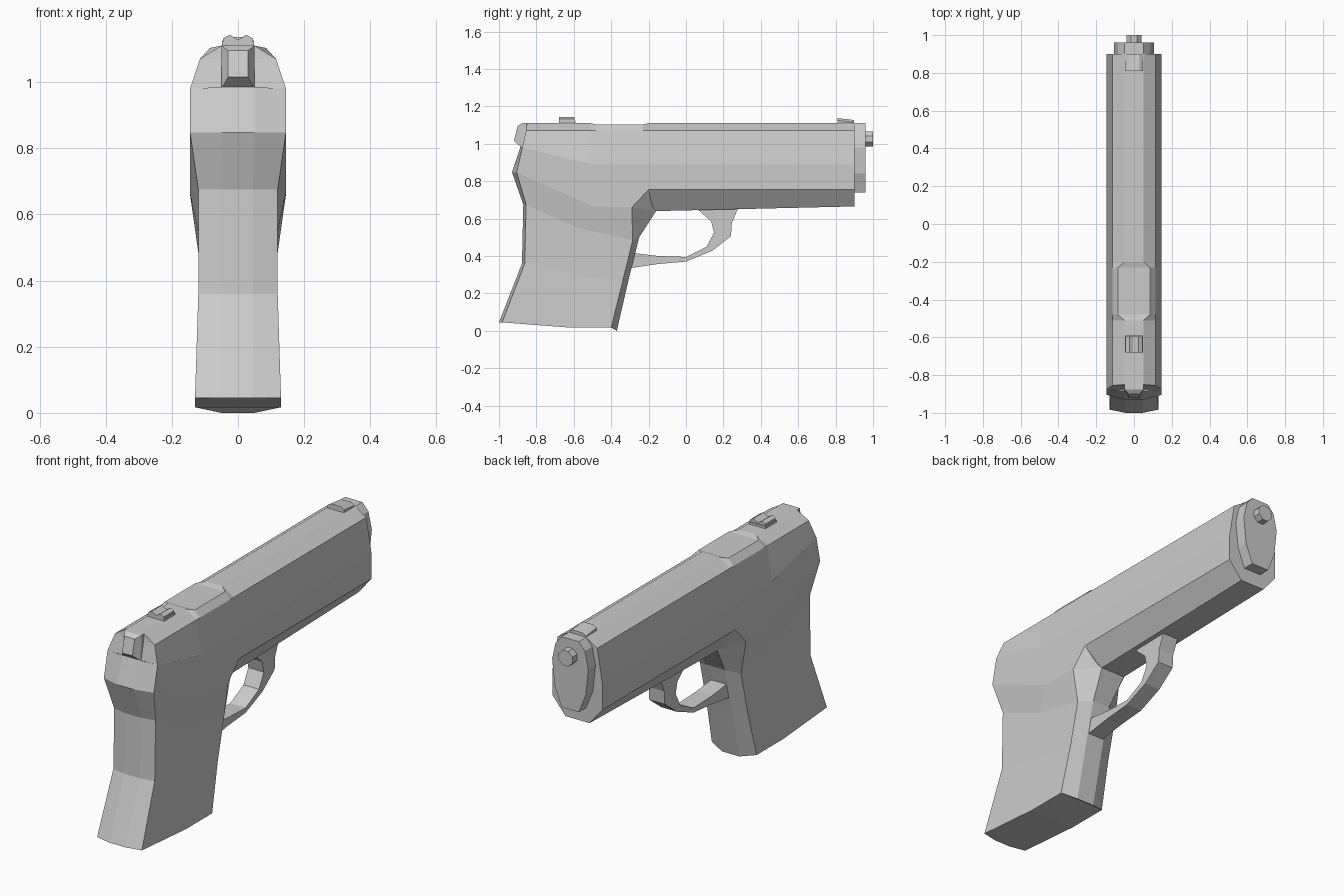
import bpy, bmesh, math


def loft(name, rings, ngon_caps=False):
    """Skin a list of half rings (x, y, z), each mirrored across x = 0."""
    bm = bmesh.new()
    loops = []
    for half in rings:
        right = [bm.verts.new(p) for p in half]
        left = [bm.verts.new((-x, y, z)) for x, y, z in half]
        loops.append(right + left[::-1])
    n = len(loops[0])
    for a, b in zip(loops, loops[1:]):
        for i in range(n):
            j = (i + 1) % n
            bm.faces.new((a[i], a[j], b[j], b[i]))
    for ring in (loops[0], loops[-1]):
        if ngon_caps:
            bm.faces.new(ring)
        else:
            for i in range(n // 2 - 1):
                bm.faces.new((ring[i], ring[i + 1], ring[n - 2 - i], ring[n - 1 - i]))
    bmesh.ops.recalc_face_normals(bm, faces=bm.faces)
    mesh = bpy.data.meshes.new(name)
    bm.to_mesh(mesh)
    bm.free()
    obj = bpy.data.objects.new(name, mesh)
    bpy.context.collection.objects.link(obj)
    return obj


def extrude_y(name, half, y0, y1, ngon_caps=False):
    return loft(name, [[(x, y, z) for x, z in half] for y in (y0, y1)], ngon_caps)


# Slide and frame: sections along the length (y, top half width, top z, shoulder z, side z, bottom z)
def section(y, top_w, top_z, shoulder, side, bottom):
    return [(top_w, y, top_z), (0.115, y, 1.07), (0.145, y, shoulder),
            (0.145, y, side), (0.07, y, bottom)]


back = [(0.05, -0.85, 1.11), (0.115, -0.855, 1.07), (0.145, -0.875, 0.98),
        (0.143, -0.84, 0.9), (0.07, -0.8, 0.8)]
step = section(-0.2, 0.05, 1.11, 0.89, 0.755, 0.64)
step[4] = (0.07, -0.16, 0.64)
loft("slide_and_frame", [
    back,
    section(-0.51, 0.05, 1.11, 0.89, 0.8, 0.75),
    section(-0.48, 0.085, 1.103, 0.89, 0.8, 0.74),
    section(-0.23, 0.085, 1.103, 0.89, 0.76, 0.68),
    step,
    section(0.9, 0.05, 1.11, 0.89, 0.755, 0.665)])

# Grip: rows from the base up, each from back centre round to front centre
loft("grip", [
    [(0.045, -1.0, 0.045), (0.13, -0.983, 0.045), (0.13, -0.62, 0.017),
     (0.13, -0.4, 0.017), (0.05, -0.37, 0.0)],
    [(0.045, -0.877, 0.36), (0.12, -0.862, 0.36), (0.12, -0.6, 0.3),
     (0.12, -0.34, 0.26), (0.05, -0.31, 0.26)],
    [(0.045, -0.87, 0.675), (0.12, -0.855, 0.675), (0.12, -0.58, 0.55),
     (0.12, -0.285, 0.485), (0.05, -0.25, 0.5)],
    [(0.05, -0.93, 0.847), (0.145, -0.905, 0.847), (0.145, -0.5, 0.665),
     (0.145, -0.29, 0.66), (0.07, -0.16, 0.64)],
    [(0.05, -0.885, 0.985), (0.145, -0.875, 0.98), (0.145, -0.5, 0.89),
     (0.145, -0.2, 0.755), (0.07, -0.16, 0.66)]])

# Trigger guard: outer and inner edge of a bent strip
guard = [(0.285, 0.67, 0.05, 0.66), (0.245, 0.575, 0.135, 0.585), (0.24, 0.505, 0.15, 0.525),
         (0.14, 0.428, 0.11, 0.45), (0.0, 0.37, 0.0, 0.395), (-0.15, 0.357, -0.15, 0.4),
         (-0.32, 0.332, -0.29, 0.417)]
loft("trigger_guard", [[(0.045, a, b), (0.045, c, d)] for a, b, c, d in guard])

# Muzzle cap
cap = [(0.05, 1.11), (0.085, 1.07), (0.105, 0.98), (0.09, 0.84), (0.05, 0.74)]
extrude_y("muzzle_cap", cap, 0.88, 0.96)

# Barrel
bpy.ops.mesh.primitive_cylinder_add(vertices=8, radius=0.043, depth=0.1,
                                    location=(0, 0.95, 1.025),
                                    rotation=(math.pi / 2, math.pi / 8, 0))
bpy.context.object.name = "barrel"

# Hammer: block tapering to the rear
loft("hammer", [
    [(0.05, -0.84, 1.11), (0.05, -0.86, 0.98)],
    [(0.05, -0.875, 1.11), (0.05, -0.88, 0.98)],
    [(0.03, -0.9, 1.095), (0.03, -0.92, 1.015)]])

# Sights
extrude_y("rear_sight_base", [(0.048, 1.122), (0.048, 1.1)], -0.68, -0.59)
extrude_y("rear_sight", [(0.004, 1.13), (0.025, 1.143), (0.045, 1.132), (0.045, 1.1)],
          -0.68, -0.595, ngon_caps=True)
loft("front_sight", [
    [(0.03, 0.81, 1.137), (0.048, 0.81, 1.125), (0.048, 0.81, 1.1)],
    [(0.03, 0.898, 1.127), (0.048, 0.898, 1.115), (0.048, 0.898, 1.1)]])
